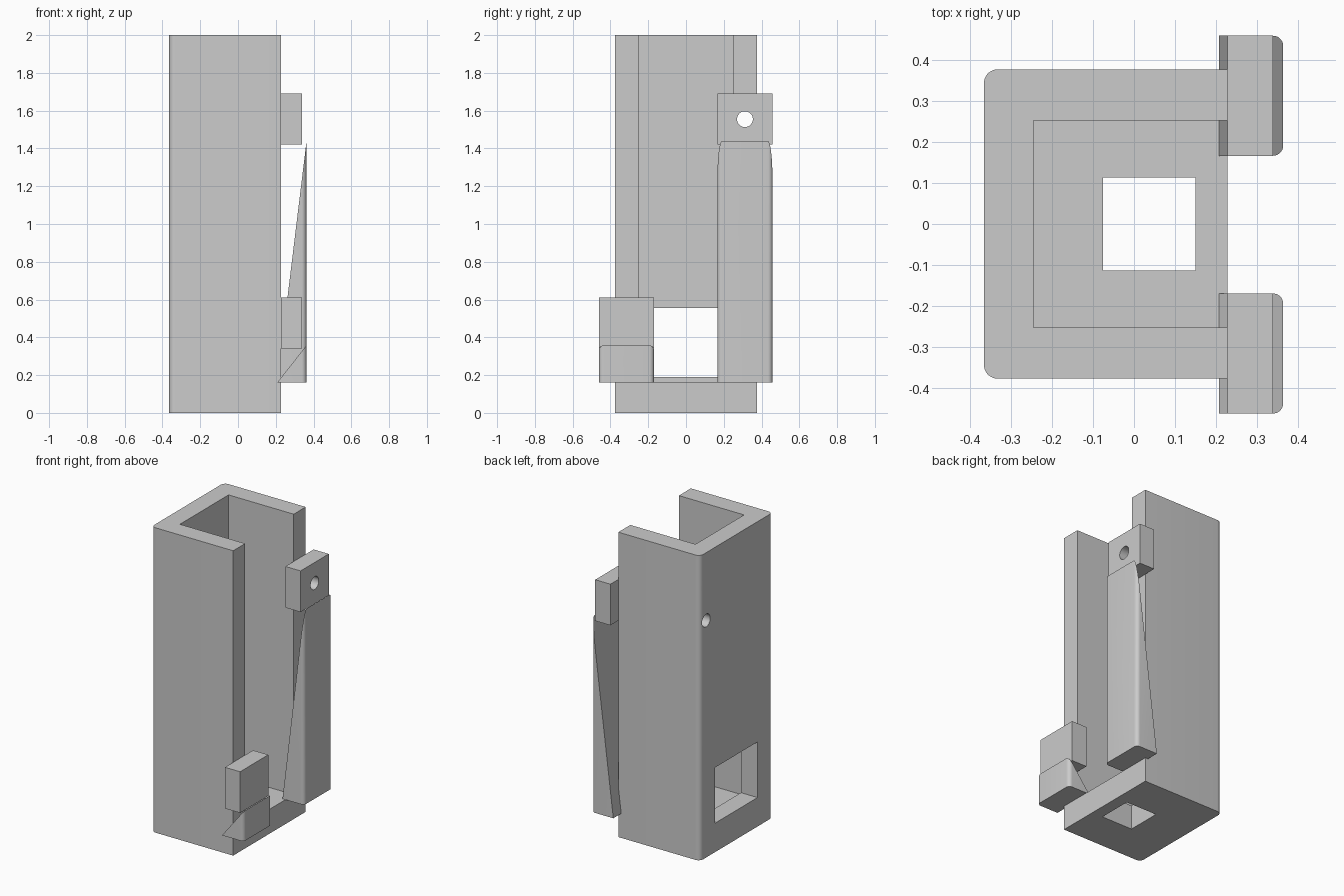
import bpy, bmesh, math
from mathutils import Vector

default = bpy.data.objects.get("Cube")
if default:
    bpy.data.objects.remove(default, do_unlink=True)

grey = bpy.data.materials.new("plain grey")
grey.use_nodes = True
colour = (0.6, 0.6, 0.6, 1)
grey.diffuse_color = colour
grey.node_tree.nodes["Principled BSDF"].inputs["Base Color"].default_value = colour


def finish(name, bm):
    mesh = bpy.data.meshes.new(name)
    bmesh.ops.recalc_face_normals(bm, faces=bm.faces)
    bm.to_mesh(mesh)
    bm.free()
    mesh.materials.append(grey)
    obj = bpy.data.objects.new(name, mesh)
    bpy.context.collection.objects.link(obj)
    return obj


def block(name, low, high, round_x=None, radius=0, cut=None):
    """Box between two corners; upright edges at round_x are rounded, cut is a slope plane."""
    low, high = Vector(low), Vector(high)
    bm = bmesh.new()
    bmesh.ops.create_cube(bm, size=1)
    for v in bm.verts:
        v.co = (low + high) / 2 + v.co * (high - low)
    if radius:
        edges = [e for e in bm.edges
                 if all(abs(v.co.x - round_x) < 1e-4 for v in e.verts)
                 and abs(e.verts[0].co.z - e.verts[1].co.z) > 1e-4]
        bmesh.ops.bevel(bm, geom=edges, offset=radius, segments=8,
                        profile=0.5, affect='EDGES')
    if cut:
        point, normal = cut
        bmesh.ops.bisect_plane(bm, geom=bm.verts[:] + bm.edges[:] + bm.faces[:],
                               plane_co=point, plane_no=normal, clear_outer=True)
        bmesh.ops.holes_fill(bm, edges=[e for e in bm.edges if e.is_boundary], sides=0)
    return finish(name, bm)


def rod(name, y, z):
    """Cutter for a screw hole running along x."""
    bm = bmesh.new()
    bmesh.ops.create_cone(bm, cap_ends=True, segments=32, radius1=HOLE, radius2=HOLE, depth=2)
    for v in bm.verts:
        v.co = Vector((v.co.z, y + v.co.x, z + v.co.y))
    return finish(name, bm)


def carve(obj, cutter):
    mod = obj.modifiers.new("carve", 'BOOLEAN')
    mod.operation, mod.solver, mod.object = 'DIFFERENCE', 'EXACT', cutter
    bpy.context.view_layer.objects.active = obj
    bpy.ops.object.modifier_apply(modifier=mod.name)


HOLE = 0.042
BACK, MOUTH = -0.365, 0.228        # body extent along x
TOE, OUTER = 0.207, 0.363          # wedge extent along x
FOOT = 0.16                        # wedge base and channel floor height

# Square housing with an open channel, floor opening and rear window
housing = block("housing", (BACK, -0.376, 0), (MOUTH, 0.376, 2), BACK, 0.033)
cutters = [
    block("channel_cutter", (-0.245, -0.252, FOOT), (1, 0.252, 3)),
    block("floor_cutter", (-0.075, -0.113, -1), (0.15, 0.113, 1)),
    block("window_cutter", (-1, -0.22, 0.19), (-0.1, 0.22, 0.555)),
]
for c in cutters:
    carve(housing, c)
parts = [housing]

# Screw lugs with a sloping support wedge below each
for side, y, lug_base, tip in (("upper", 0.312, 1.42, 1.44), ("lower", -0.315, 0.342, 0.358)):
    y0, y1 = y - 0.146, y + 0.146
    lug = block(side + "_lug", (MOUTH, y0, lug_base), (0.338, y1, lug_base + 0.27))
    slope = Vector((FOOT - tip, 0, OUTER - TOE))
    wedge = block(side + "_wedge", (TOE, y0, FOOT), (OUTER, y1, tip), OUTER, 0.025,
                  ((TOE, 0, FOOT), slope))
    drill = rod(side + "_drill", y, lug_base + 0.135)
    carve(lug, drill)
    carve(housing, drill)
    cutters.append(drill)
    parts += [lug, wedge]

for c in cutters:
    bpy.data.objects.remove(c, do_unlink=True)

bpy.ops.object.select_all(action='DESELECT')
for p in parts:
    p.select_set(True)
bpy.context.view_layer.objects.active = housing
bpy.ops.object.shade_smooth_by_angle(angle=math.radians(30))
